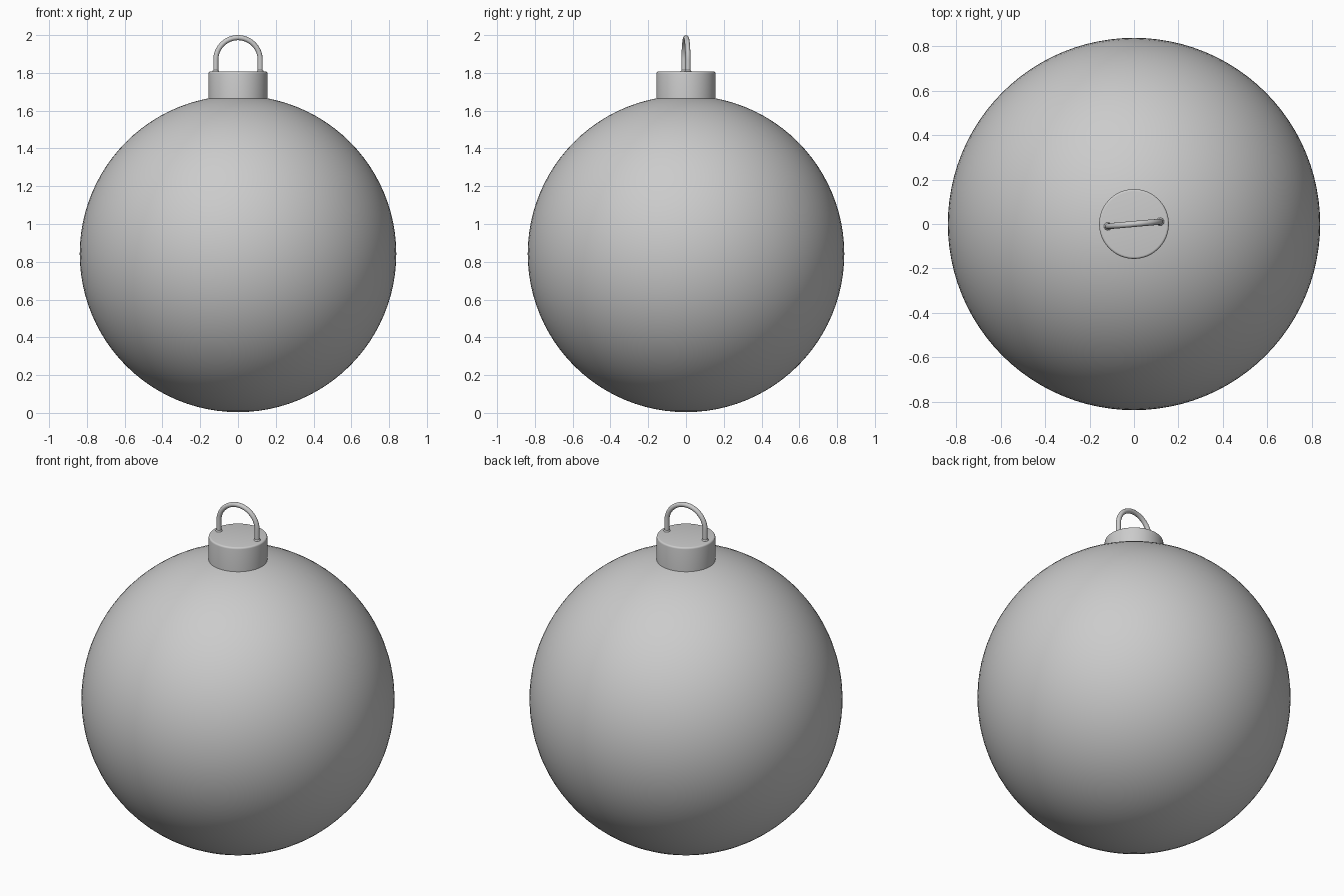
import bpy, bmesh, math
from mathutils import Matrix

if "Cube" in bpy.data.objects:
    bpy.data.objects.remove(bpy.data.objects["Cube"])

# One plain grey for every part
grey = bpy.data.materials.new("plain_grey")
grey.use_nodes = True
colour = (0.6, 0.6, 0.6, 1)
grey.diffuse_color = colour
grey.node_tree.nodes["Principled BSDF"].inputs["Base Color"].default_value = colour

BALL_R = 0.838
CAP_R, CAP_BOTTOM, CAP_TOP = 0.157, 1.64, 1.807
LOOP_R, WIRE_R = 0.118, 0.0135
TILT = math.radians(5)


def finish(obj, name, angle=40):
    obj.name = name
    obj.data.materials.append(grey)
    bpy.ops.object.select_all(action="DESELECT")
    obj.select_set(True)
    bpy.context.view_layer.objects.active = obj
    bpy.ops.object.shade_smooth_by_angle(angle=math.radians(angle))
    return obj


# Round glass ball
bpy.ops.mesh.primitive_uv_sphere_add(segments=96, ring_count=48, radius=BALL_R,
                                     location=(0, 0, BALL_R + 0.004))
finish(bpy.context.object, "ball")

# Cap with a softened rim
bpy.ops.mesh.primitive_cylinder_add(vertices=64, radius=CAP_R, depth=CAP_TOP - CAP_BOTTOM,
                                    location=(0, 0, (CAP_TOP + CAP_BOTTOM) / 2))
cap = bpy.context.object
bm = bmesh.new()
bm.from_mesh(cap.data)
rim = [e for e in bm.edges if all(v.co.z > 0 for v in e.verts)]
bmesh.ops.bevel(bm, geom=rim, offset=0.01, segments=4, profile=0.5, affect="EDGES")
bm.to_mesh(cap.data)
bm.free()
finish(cap, "cap")

# Hanging loop: a half circle on two straight legs, swept with a round wire
arc_z = 2 - WIRE_R - LOOP_R
path = [(LOOP_R, CAP_TOP - 0.02)]
for i in range(33):
    a = math.pi * i / 32
    path.append((LOOP_R * math.cos(a), arc_z + LOOP_R * math.sin(a)))
path.append((-LOOP_R, CAP_TOP - 0.02))

curve = bpy.data.curves.new("hanging_loop", "CURVE")
curve.dimensions = "3D"
curve.bevel_depth = WIRE_R
curve.bevel_resolution = 4
curve.use_fill_caps = True
spline = curve.splines.new("POLY")
spline.points.add(len(path) - 1)
for point, (x, z) in zip(spline.points, path):
    point.co = (x, 0, z, 1)
loop = bpy.data.objects.new("hanging_loop", curve)
loop.rotation_euler.z = TILT
bpy.context.collection.objects.link(loop)
bpy.ops.object.select_all(action="DESELECT")
loop.select_set(True)
bpy.context.view_layer.objects.active = loop
bpy.ops.object.convert(target="MESH")
finish(bpy.context.object, "hanging_loop", 60)

# Small beads where the wire enters the cap
for side, name in ((1, "left_loop_foot"), (-1, "right_loop_foot")):
    spot = Matrix.Rotation(TILT, 3, "Z") @ Matrix.Translation((side * LOOP_R, 0, CAP_TOP)).to_translation()
    bpy.ops.mesh.primitive_uv_sphere_add(segments=24, ring_count=12, radius=0.018, location=spot)
    bpy.context.object.scale.z = 0.6
    finish(bpy.context.object, name)
